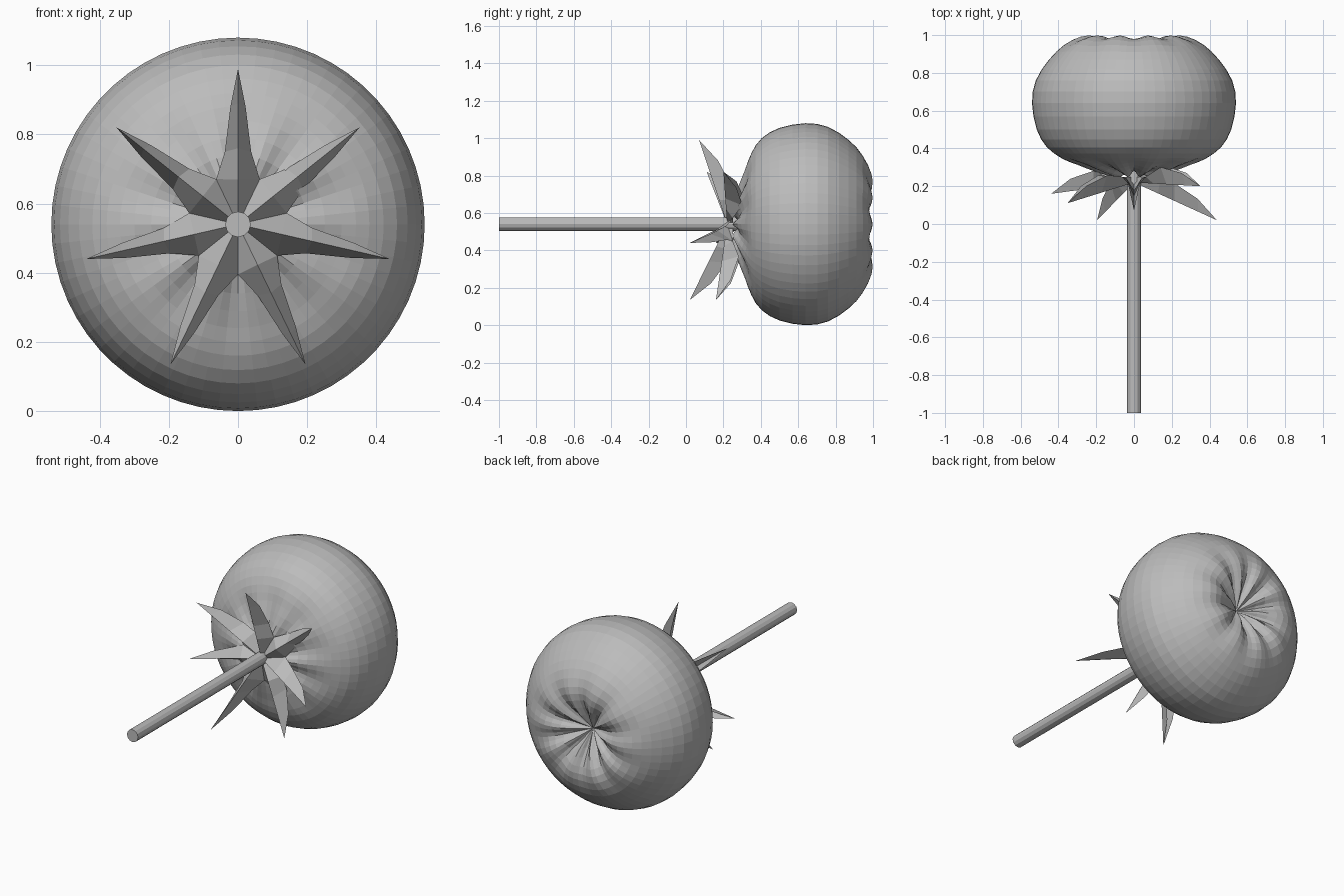
import bpy, bmesh, math
from mathutils import Vector

cube = bpy.data.objects.get("Cube")
if cube:
    bpy.data.objects.remove(cube, do_unlink=True)

CENTRE_Z = 0.54

grey = bpy.data.materials.new("plain grey")
grey.use_nodes = True
grey.diffuse_color = (0.5, 0.5, 0.5, 1)
grey.node_tree.nodes["Principled BSDF"].inputs["Base Color"].default_value = (0.5, 0.5, 0.5, 1)


def polar(radius, angle, y, side=0.0):
    """Point around the y axis; side shifts it across the radial direction."""
    c, s = math.cos(angle), math.sin(angle)
    return Vector((radius * c - side * s, y, CENTRE_Z + radius * s + side * c))


def finish(bm, name):
    bmesh.ops.recalc_face_normals(bm, faces=bm.faces)
    mesh = bpy.data.meshes.new(name)
    bm.to_mesh(mesh)
    bm.free()
    mesh.materials.append(grey)
    obj = bpy.data.objects.new(name, mesh)
    bpy.context.collection.objects.link(obj)
    return obj


def smooth_path(points, steps):
    """Catmull-Rom curve through the points."""
    pts = [Vector(p) for p in points]
    pts = [2 * pts[0] - pts[1]] + pts + [2 * pts[-1] - pts[-2]]
    path = []
    for a, b, c, d in zip(pts, pts[1:], pts[2:], pts[3:]):
        for i in range(steps):
            t = i / steps
            path.append(0.5 * (2 * b + (c - a) * t + (2 * a - 5 * b + 4 * c - d) * t ** 2
                               + (3 * b - a - 3 * c + d) * t ** 3))
    return path + [pts[-2]]


def loft(bm, rings):
    for low, high in zip(rings, rings[1:]):
        n = len(low)
        for i in range(n):
            bm.faces.new((low[i], low[(i + 1) % n], high[(i + 1) % n], high[i]))


# Round fruit: lathed profile (radius, y) with ribs around both dimples
profile = [(0.002, 0.31), (0.04, 0.285), (0.1, 0.265), (0.2, 0.287), (0.3, 0.32),
           (0.38, 0.348), (0.46, 0.405), (0.515, 0.5), (0.54, 0.64), (0.52, 0.76),
           (0.45, 0.87), (0.37, 0.945), (0.28, 0.985), (0.2, 0.982), (0.1, 0.94),
           (0.002, 0.88)]
SEGMENTS, RIBS = 60, 10
bm = bmesh.new()
rings = []
for r, y in smooth_path(profile, 2):
    weight = max(0.0, 1 - r / 0.42) * min(1.0, r / 0.1)
    ring = []
    for i in range(SEGMENTS):
        a = math.tau * i / SEGMENTS
        sign = 1 if y > 0.64 else -1
        ring.append(bm.verts.new(polar(r, a, y + sign * 0.022 * weight * math.cos(RIBS * a))))
    rings.append(ring)
loft(bm, rings)
bm.faces.new(rings[0])
bm.faces.new(rings[-1])
finish(bm, "fruit_body")

# Straight stem
bm = bmesh.new()
rings = [[bm.verts.new(polar(0.037, math.tau * i / 12, y)) for i in range(12)]
         for y in (-1.0, 0.3)]
loft(bm, rings)
bm.faces.new(rings[0])
bm.faces.new(rings[1])
finish(bm, "stem")

# Seven pointed leaves, each folded along a forward ridge, starting at the top
tip_depths = [0.07, 0.11, 0.16, 0.02, 0.16, 0.02, 0.2]
bm = bmesh.new()
for k, tip_y in enumerate(tip_depths):
    angle = math.pi / 2 + math.tau * k / 7
    half = math.pi / 7

    def ridge_y(r):
        return 0.22 + (tip_y - 0.22) * r / 0.45

    ridge = [bm.verts.new(polar(r, angle, ridge_y(r))) for r in (0.0, 0.13, 0.22, 0.35)]
    tip = bm.verts.new(polar(0.45, angle, tip_y))
    for side in (-1, 1):
        edge = [bm.verts.new(polar(0.0, angle, 0.25)),
                bm.verts.new(polar(0.145, angle + side * half, 0.25)),
                bm.verts.new(polar(0.21, angle, ridge_y(0.21) + 0.09, side * 0.038)),
                bm.verts.new(polar(0.34, angle, ridge_y(0.34) + 0.065, side * 0.022))]
        for i in range(3):
            bm.faces.new((ridge[i], ridge[i + 1], edge[i + 1], edge[i]))
        bm.faces.new((ridge[3], tip, edge[3]))
finish(bm, "leaf_crown")
